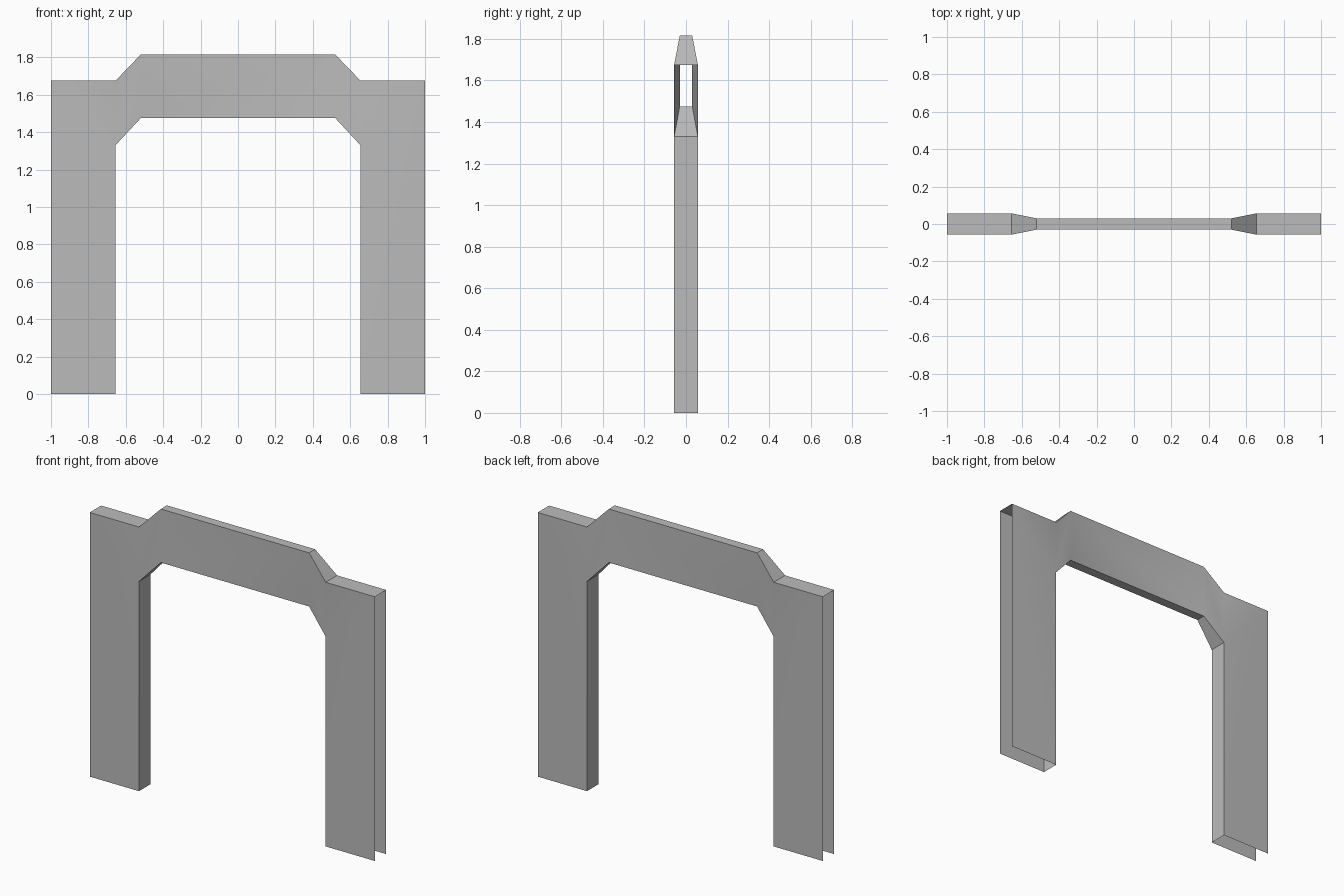
import bpy
import bmesh

cube = bpy.data.objects.get("Cube")
if cube:
    bpy.data.objects.remove(cube, do_unlink=True)

# Plain grey paint
grey = bpy.data.materials.new("plain_grey")
grey.use_nodes = True
colour = (0.5, 0.5, 0.5, 1)
grey.diffuse_color = colour
grey.node_tree.nodes["Principled BSDF"].inputs["Base Color"].default_value = colour

# Half outline in x and z: outer edge and inner edge of the arch
FOOT, LEG, BEAM, MID = 1.0, 0.655, 0.52, 0.0
outer = [(FOOT, 0), (FOOT, 1.675), (LEG, 1.675), (BEAM, 1.815), (MID, 1.815)]
inner = [(LEG, 0), (LEG, 1.33), (BEAM, 1.475), (MID, 1.475)]


def half_depth(x):
    """Thick legs narrow to a thinner beam."""
    return 0.03 if x <= BEAM else 0.057


bm = bmesh.new()


def row(points, side):
    return [bm.verts.new((x, side * half_depth(x), z)) for x, z in points]


front_out, front_in = row(outer, -1), row(inner, -1)
back_out, back_in = row(outer, 1), row(inner, 1)

# Front and back panels: leg, tapered shoulder, beam
for o, i in ((front_out, front_in), (back_out, back_in)):
    bm.faces.new((o[0], o[1], o[2], i[1], i[0]))
    bm.faces.new((i[1], o[2], o[3], i[2]))
    bm.faces.new((i[2], o[3], o[4], i[3]))

# Top strip and inner strip; the feet and outer ends stay open
for f, b in ((front_out[1:], back_out[1:]), (front_in, back_in)):
    for k in range(len(f) - 1):
        bm.faces.new((f[k], f[k + 1], b[k + 1], b[k]))

# Mirror to the other half and weld at the middle
bmesh.ops.mirror(bm, geom=bm.verts[:] + bm.edges[:] + bm.faces[:],
                 axis='X', merge_dist=0.001)
bmesh.ops.remove_doubles(bm, verts=bm.verts[:], dist=0.001)

# Join the two beam halves into single long panels
seam = [e for e in bm.edges if all(abs(v.co.x) < 0.001 for v in e.verts)]
bmesh.ops.dissolve_edges(bm, edges=seam, use_verts=True)

# Point every face away from the hollow inside
bm.normal_update()
for face in bm.faces:
    n, c = face.normal, face.calc_center_median()
    if abs(n.y) > 0.8:
        inward = n.y * c.y < 0
    else:
        # top strip faces up and out, inner strip faces down and in
        on_top = all(any(abs(v.co.x) - abs(x) < 0.001 and abs(v.co.z - z) < 0.001
                         for x, z in outer[1:]) for v in face.verts)
        inward = n.z < 0 if on_top else (n.z > 0.1 or (abs(n.z) < 0.1 and n.x * c.x > 0))
    if inward:
        face.normal_flip()

mesh = bpy.data.meshes.new("arch_frame")
bm.to_mesh(mesh)
bm.free()
mesh.materials.append(grey)
arch = bpy.data.objects.new("arch_frame", mesh)
bpy.context.collection.objects.link(arch)

# Soft shading over the shallow taper, crisp corners elsewhere
bpy.ops.object.select_all(action='DESELECT')
arch.select_set(True)
bpy.context.view_layer.objects.active = arch
bpy.ops.object.shade_smooth_by_angle(angle=0.52)
